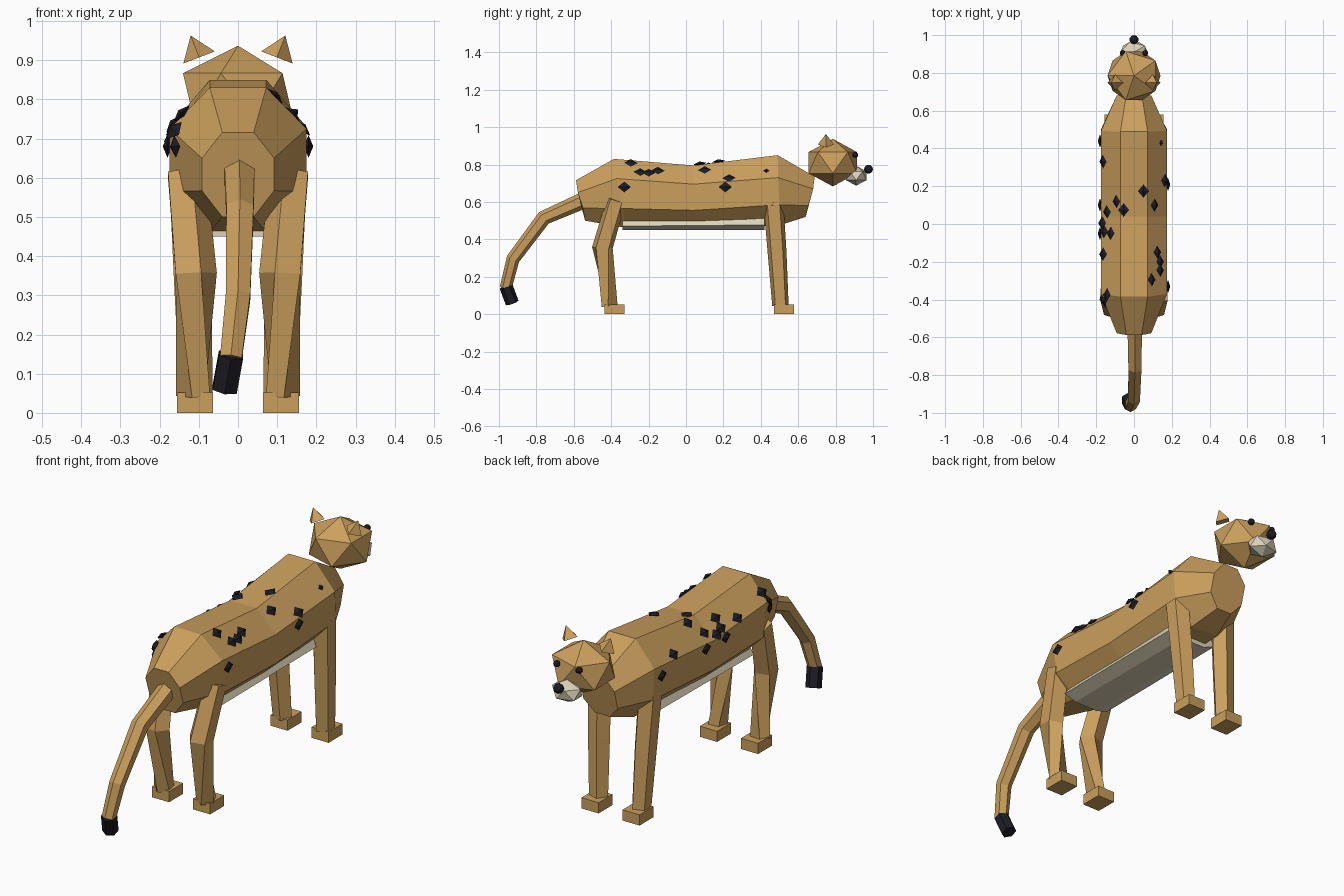
import bpy, bmesh, math
from mathutils import Vector, Matrix

if "Cube" in bpy.data.objects:
    bpy.data.objects.remove(bpy.data.objects["Cube"])


def material(name, rgb):
    m = bpy.data.materials.new(name)
    m.diffuse_color = (*rgb, 1)
    m.use_nodes = True
    m.node_tree.nodes["Principled BSDF"].inputs["Base Color"].default_value = m.diffuse_color
    return m


TAN = material("tan_fur", (0.60, 0.35, 0.11))
CREAM = material("cream_fur", (0.72, 0.65, 0.48))
BLACK = material("black", (0.012, 0.012, 0.018))


def finish(name, bm, mat):
    bmesh.ops.recalc_face_normals(bm, faces=bm.faces[:])
    mesh = bpy.data.meshes.new(name)
    bm.to_mesh(mesh)
    bm.free()
    mesh.materials.append(mat)
    ob = bpy.data.objects.new(name, mesh)
    bpy.context.collection.objects.link(ob)
    return ob


def loft(name, rings, mat):
    """Skin a list of equal-length point rings and cap both ends."""
    bm = bmesh.new()
    vr = [[bm.verts.new(p) for p in r] for r in rings]
    n = len(vr[0])
    for a, b in zip(vr, vr[1:]):
        for i in range(n):
            j = (i + 1) % n
            bm.faces.new((a[i], a[j], b[j], b[i]))
    bm.faces.new(vr[0])
    bm.faces.new(vr[-1])
    return finish(name, bm, mat)


def tube(name, points, mat, sides, mirror=1):
    """Tube through (x, y, z, radius, twist) points, rings across the path."""
    pts = [Vector(p[:3]) for p in points]
    rings = []
    for k, p in enumerate(points):
        d = (pts[min(k + 1, len(pts) - 1)] - pts[max(k - 1, 0)]).normalized()
        u = (Vector((1, 0, 0)) - d * d.x).normalized()
        v = d.cross(u)
        ring = []
        for i in range(sides):
            a = math.tau * (i + 0.5) / sides + math.radians(p[4])
            q = pts[k] + (u * math.cos(a) + v * math.sin(a)) * p[3]
            ring.append((q.x * mirror, q.y, q.z))
        rings.append(ring)
    return loft(name, rings, mat)


def ball(name, centre, radii, mat, sub=1, turn=0.0):
    bm = bmesh.new()
    bmesh.ops.create_icosphere(bm, subdivisions=sub, radius=1)
    m = (Matrix.Translation(centre) @ Matrix.Diagonal((*radii, 1))
         @ Matrix.Rotation(turn, 4, 'Z'))
    bm.transform(m)
    return finish(name, bm, mat)


# Body: octagon rings; (half top width, half side width, four (y, z) levels)
sections = [
    (0.04, 0.092, ((-0.588, 0.716), (-0.578, 0.650), (-0.55, 0.567), (-0.54, 0.50))),
    (0.072, 0.175, ((-0.385, 0.830), (-0.37, 0.725), (-0.34, 0.565), (-0.325, 0.462))),
    (0.072, 0.175, ((0.04, 0.795), (0.04, 0.695), (0.04, 0.555), (0.04, 0.457))),
    (0.072, 0.175, ((0.49, 0.850), (0.492, 0.73), (0.50, 0.585), (0.50, 0.475))),
    (0.04, 0.092, ((0.688, 0.735), (0.68, 0.67), (0.655, 0.58), (0.64, 0.52))),
]
rings = []
for top, side, lv in sections:
    half = [(w, *yz) for w, yz in zip((top, side, side, top), lv)]
    rings.append(half + [(-x, y, z) for x, y, z in reversed(half)])
body = loft("body", rings, TAN)

# Pale belly
rings = []
for y, hi, mid in ((-0.34, 0.497, 0.471), (0.42, 0.517, 0.477)):
    half = [(0.11, y, hi), (0.127, y, mid), (0.065, y, 0.45)]
    rings.append(half + [(-x, yy, z) for x, yy, z in reversed(half)])
loft("belly", rings, CREAM)

# Head, muzzle, nose
ball("head", (0, 0.785, 0.81), (0.157, 0.152, 0.127), TAN, turn=math.pi)
ball("muzzle", (0, 0.91, 0.74), (0.08, 0.064, 0.053), CREAM, turn=math.pi)
ball("nose", (0, 0.976, 0.775), (0.024, 0.024, 0.024), BLACK, sub=2)

for s, label in ((-1, "left"), (1, "right")):
    # Eyes and ears
    ball(label + "_eye", (0.06 * s, 0.905, 0.852), (0.016, 0.016, 0.016), BLACK, sub=2)
    bm = bmesh.new()
    bmesh.ops.create_cone(bm, segments=4, radius1=0.043, radius2=0, depth=0.06,
                          cap_ends=True)
    bm.transform(Matrix.Translation((0.11 * s, 0.748, 0.935))
                 @ Matrix.Rotation(s * math.radians(21), 4, 'Y'))
    finish(label + "_ear", bm, TAN)

    # Legs
    tube(label + "_front_leg", [(0.13, 0.467, 0.60, 0.056, 0),
                                (0.12, 0.487, 0.33, 0.053, 0),
                                (0.111, 0.505, 0.045, 0.046, 0)], TAN, 5, s)
    tube(label + "_hind_leg", [(0.135, -0.372, 0.61, 0.054, 0),
                               (0.112, -0.447, 0.355, 0.058, 0),
                               (0.114, -0.405, 0.045, 0.046, 50)], TAN, 5, s)

    # Paws
    for part, y in (("front", 0.525), ("hind", -0.383)):
        bm = bmesh.new()
        bmesh.ops.create_cube(bm, size=1)
        bm.transform(Matrix.Translation((0.11 * s, y, 0.026))
                     @ Matrix.Diagonal((0.092, 0.107, 0.052, 1)))
        finish(f"{label}_{part}_paw", bm, TAN)

# Tail and dark tip
tube("tail", [(0.004, -0.555, 0.605, 0.044, 0), (0.005, -0.76, 0.515, 0.040, 0),
              (0.0, -0.925, 0.295, 0.036, 0), (-0.018, -0.964, 0.14, 0.032, 0)], TAN, 6)
tube("tail_tip", [(-0.018, -0.962, 0.148, 0.036, 0),
                  (-0.034, -0.929, 0.06, 0.036, 0)], BLACK, 6)

# Spots: flattened diamonds laid on the coat, placed by x and y
spots = [(-0.18, 0.44), (-0.16, 0.33), (0.16, 0.23), (0.18, 0.21), (0.05, 0.175),
         (-0.09, 0.12), (-0.18, 0.10), (-0.14, 0.065), (-0.055, 0.075), (0.105, 0.10),
         (-0.165, 0.005), (-0.155, -0.04), (-0.18, -0.05), (-0.12, -0.05),
         (-0.16, -0.16), (0.12, -0.15), (0.135, -0.20), (0.135, -0.245),
         (0.09, -0.295), (0.18, -0.33), (-0.18, -0.41), (-0.14, -0.375),
         (-0.16, -0.40), (0.14, 0.43)]
bm = bmesh.new()
for x, y in spots:
    if abs(x) > 0.17:
        s = math.copysign(1, x)
        hit, pos, nor, _ = body.ray_cast(Vector((s, y, 0.68)), Vector((-s, 0, 0)))
    else:
        hit, pos, nor, _ = body.ray_cast(Vector((x, y, 2)), Vector((0, 0, -1)))
    if not hit:
        continue
    along = (Vector((0, 1, 0)) - nor * nor.y).normalized()
    across = along.cross(nor)
    size = 0.45 if (x, y) == (0.14, 0.43) else 1
    frame = Matrix((across * 0.029 * size, along * 0.036 * size, nor * 0.012)).transposed()
    bmesh.ops.create_uvsphere(bm, u_segments=4, v_segments=2, radius=1,
                              matrix=Matrix.Translation(pos + nor * 0.005) @ frame.to_4x4())
finish("spots", bm, BLACK)
